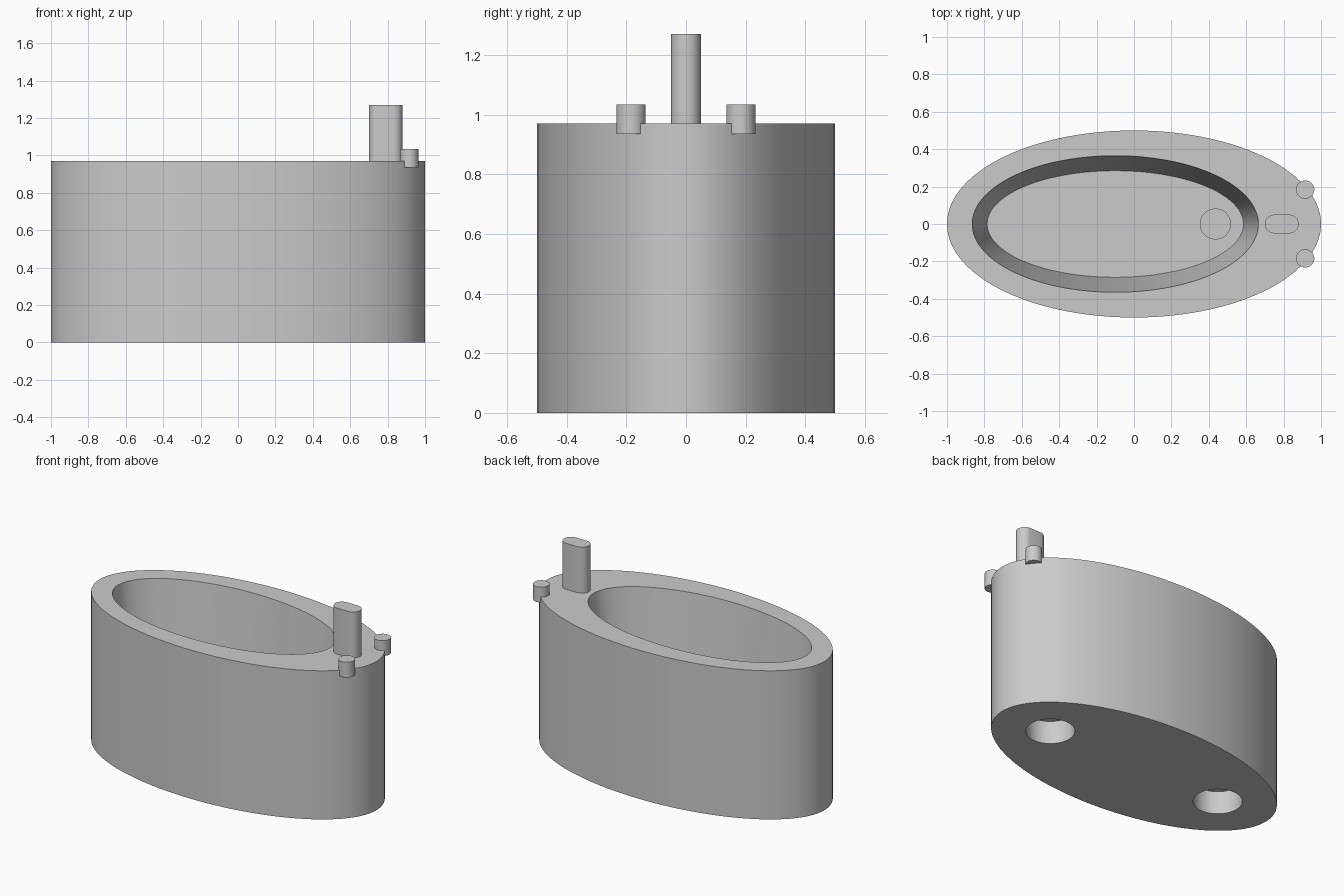
import bpy, bmesh, math

if "Cube" in bpy.data.objects:
    bpy.data.objects.remove(bpy.data.objects["Cube"], do_unlink=True)

RIM = 0.97
FLOOR = 0.22

ceramic = bpy.data.materials.new("grey_ceramic")
ceramic.use_nodes = True
grey = (0.6, 0.6, 0.6, 1)
ceramic.diffuse_color = grey
ceramic.node_tree.nodes["Principled BSDF"].inputs["Base Color"].default_value = grey


def ellipse(cx, cy, rx, ry, n, stretch=0):
    """Outline of an ellipse; stretch pulls the two halves apart in x."""
    points = []
    for i in range(n):
        a = 2 * math.pi * (i + 0.5) / n
        c = math.cos(a)
        points.append((cx + rx * c + math.copysign(stretch, c), cy + ry * math.sin(a)))
    return points


def loft(name, low, z0, high, z1):
    """Closed solid between two outlines."""
    bm = bmesh.new()
    a = [bm.verts.new((x, y, z0)) for x, y in low]
    b = [bm.verts.new((x, y, z1)) for x, y in high]
    n = len(a)
    for i in range(n):
        j = (i + 1) % n
        bm.faces.new((a[i], a[j], b[j], b[i]))
    bm.faces.new(a[::-1])
    bm.faces.new(b)
    mesh = bpy.data.meshes.new(name)
    bm.to_mesh(mesh)
    bm.free()
    mesh.materials.append(ceramic)
    obj = bpy.data.objects.new(name, mesh)
    bpy.context.collection.objects.link(obj)
    return obj


def prism(name, outline, z0, z1):
    return loft(name, outline, z0, outline, z1)


def activate(obj):
    bpy.ops.object.select_all(action='DESELECT')
    obj.select_set(True)
    bpy.context.view_layer.objects.active = obj


def cut(obj, cutter):
    """Subtract the cutter and discard it."""
    mod = obj.modifiers.new("cut", 'BOOLEAN')
    mod.operation = 'DIFFERENCE'
    mod.solver = 'EXACT'
    mod.object = cutter
    activate(obj)
    bpy.ops.object.modifier_apply(modifier=mod.name)
    bpy.data.objects.remove(cutter, do_unlink=True)


# Oval body with a tapering basin
body = prism("basin_body", ellipse(0, 0, 1, 0.5, 128), 0, RIM)
cut(body, loft("basin_cutter", ellipse(-0.1, 0, 0.685, 0.285, 128), FLOOR,
               ellipse(-0.1, 0, 0.765, 0.365, 128), RIM))

# Round mounting holes underneath
for side in (-1, 1):
    cut(body, prism("hole_cutter", ellipse(side * 0.635, 0, 0.143, 0.143, 48), -0.1, 0.148))

# Drain ring on the basin floor
drain = prism("drain_ring", ellipse(0.435, 0, 0.083, 0.083, 32), FLOOR - 0.01, FLOOR + 0.01)
cut(drain, prism("drain_cutter", ellipse(0.435, 0, 0.053, 0.053, 32), FLOOR + 0.002, FLOOR + 0.1))

# Upright spout with rounded ends
spout = prism("spout", ellipse(0.79, 0, 0.05, 0.05, 48, stretch=0.04), RIM - 0.03, 1.27)

# Tap knobs overhanging the rim
knobs = [prism(name, ellipse(0.915, y, 0.049, 0.049, 32), 0.935, 1.035)
         for name, y in (("front_knob", -0.184), ("back_knob", 0.184))]

for part in [body, drain, spout] + knobs:
    activate(part)
    bpy.ops.object.shade_smooth_by_angle(angle=math.radians(30))
